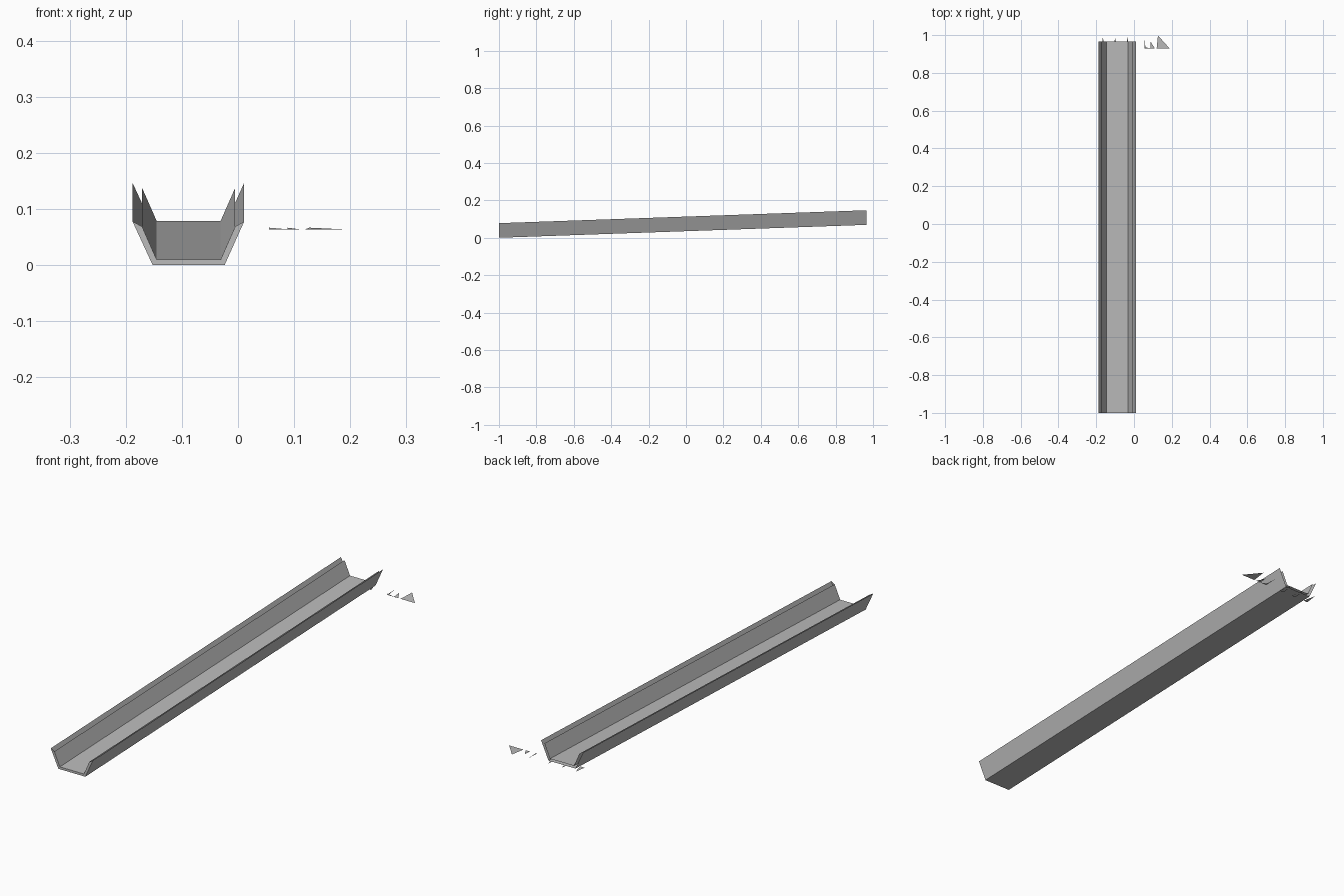
import bpy
import bmesh

cube = bpy.data.objects.get("Cube")
if cube:
    bpy.data.objects.remove(cube, do_unlink=True)

# Single plain grey
grey = bpy.data.materials.new("plain grey")
grey.use_nodes = True
colour = (0.5, 0.5, 0.5, 1)
grey.diffuse_color = colour
grey.node_tree.nodes["Principled BSDF"].inputs["Base Color"].default_value = colour

FRONT, BACK, RISE = -1.0, 0.966, 0.069


def finish(name, bm):
    mesh = bpy.data.meshes.new(name)
    bm.to_mesh(mesh)
    bm.free()
    mesh.materials.append(grey)
    obj = bpy.data.objects.new(name, mesh)
    bpy.context.collection.objects.link(obj)
    return obj


def sloped(bm, x, y, z):
    """Add a vertex on the gently rising slope of the channel."""
    return bm.verts.new((x, y, z + RISE * (y - FRONT) / (BACK - FRONT)))


def skin(name, profile, inward):
    """Sweep an open profile along the channel."""
    bm = bmesh.new()
    rows = [[sloped(bm, x, y, z) for x, z in profile] for y in (FRONT, BACK)]
    for i in range(len(profile) - 1):
        face = [rows[0][i], rows[0][i + 1], rows[1][i + 1], rows[1][i]]
        bm.faces.new(face if inward else face[::-1])
    return finish(name, bm)


# Trough: outer and inner skins, open along the rim and at the back
outer = [(-0.188, 0.078), (-0.152, 0), (-0.024, 0), (0.011, 0.078)]
inner = [(-0.171, 0.069), (-0.145, 0.01), (-0.031, 0.01), (-0.005, 0.069)]
skin("channel_outer_skin", outer, False)
skin("channel_inner_skin", inner, True)

# Front end strip joining the two skins
bm = bmesh.new()
a, b = [[sloped(bm, x, FRONT, z) for x, z in p] for p in (outer, inner)]
for i in range(3):
    bm.faces.new((a[i], a[i + 1], b[i + 1], b[i]))
finish("channel_front_edge", bm)


# Thin loose slivers beside and below the back end
def sliver(name, x, y, width, depth, lean):
    bm = bmesh.new()
    low = [bm.verts.new(p) for p in (
        (x, y, 0.064), (x + width, y, 0.064), (x + width * lean, y + depth, 0.067))]
    bm.faces.new(low)
    return finish(name, bm)


sliver("side_sliver_long", 0.055, 0.93, 0.006, 0.062, 0)
sliver("side_sliver_base", 0.055, 0.93, 0.035, 0.006, 0)
sliver("side_sliver_small", 0.088, 0.93, 0.022, 0.035, 0)
sliver("side_sliver_wide", 0.12, 0.93, 0.068, 0.068, 0.1)
for i in range(3):
    sliver("under_sliver", -0.17 + i * 0.065, 0.93, 0.02, 0.057, 0.2)
